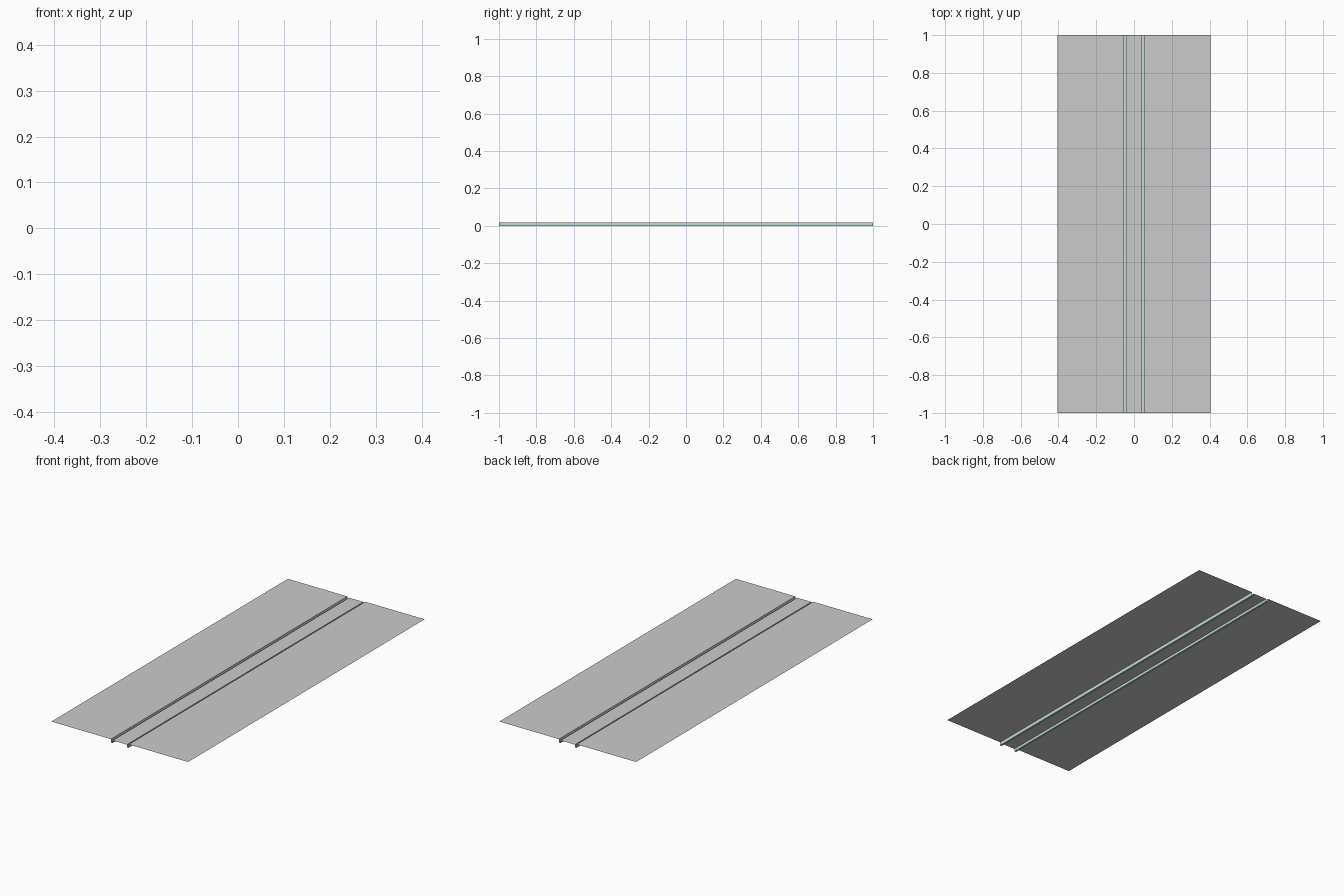
import bpy

if "Cube" in bpy.data.objects:
    bpy.data.objects.remove(bpy.data.objects["Cube"])

HALF_LENGTH = 1.0
EDGE, OUTER, INNER = 0.405, 0.053, 0.042   # x positions of the folds
TOP, MIDDLE, BOTTOM = 0.018, 0.014, 0.0    # heights of the levels

green = bpy.data.materials.new("pale_green")
green.diffuse_color = (0.55, 0.72, 0.63, 1)
green.use_nodes = True
green.node_tree.nodes["Principled BSDF"].inputs["Base Color"].default_value = green.diffuse_color


def strip(name, profile, material=None):
    """Sweep an open (x, z) profile, listed left to right, along y."""
    verts = [(x, y, z) for x, z in profile for y in (-HALF_LENGTH, HALF_LENGTH)]
    faces = [(2 * i, 2 * i + 2, 2 * i + 3, 2 * i + 1) for i in range(len(profile) - 1)]
    mesh = bpy.data.meshes.new(name)
    mesh.from_pydata(verts, [], faces)
    mesh.update()
    obj = bpy.data.objects.new(name, mesh)
    bpy.context.collection.objects.link(obj)
    if material:
        mesh.materials.append(material)
    return obj


# Wide outer sheets and the narrow grooves beside the middle strip
for side, label in ((-1, "left"), (1, "right")):
    sheet = [(side * EDGE, TOP), (side * OUTER, TOP)]
    groove = [(side * OUTER, TOP), (side * OUTER, BOTTOM),
              (side * INNER, BOTTOM), (side * INNER, MIDDLE)]
    strip(label + "_sheet", sheet[::-side])
    strip(label + "_groove", groove[::-side], green)

# Slightly lower strip between the grooves
strip("middle_strip", [(-INNER, MIDDLE), (INNER, MIDDLE)])
